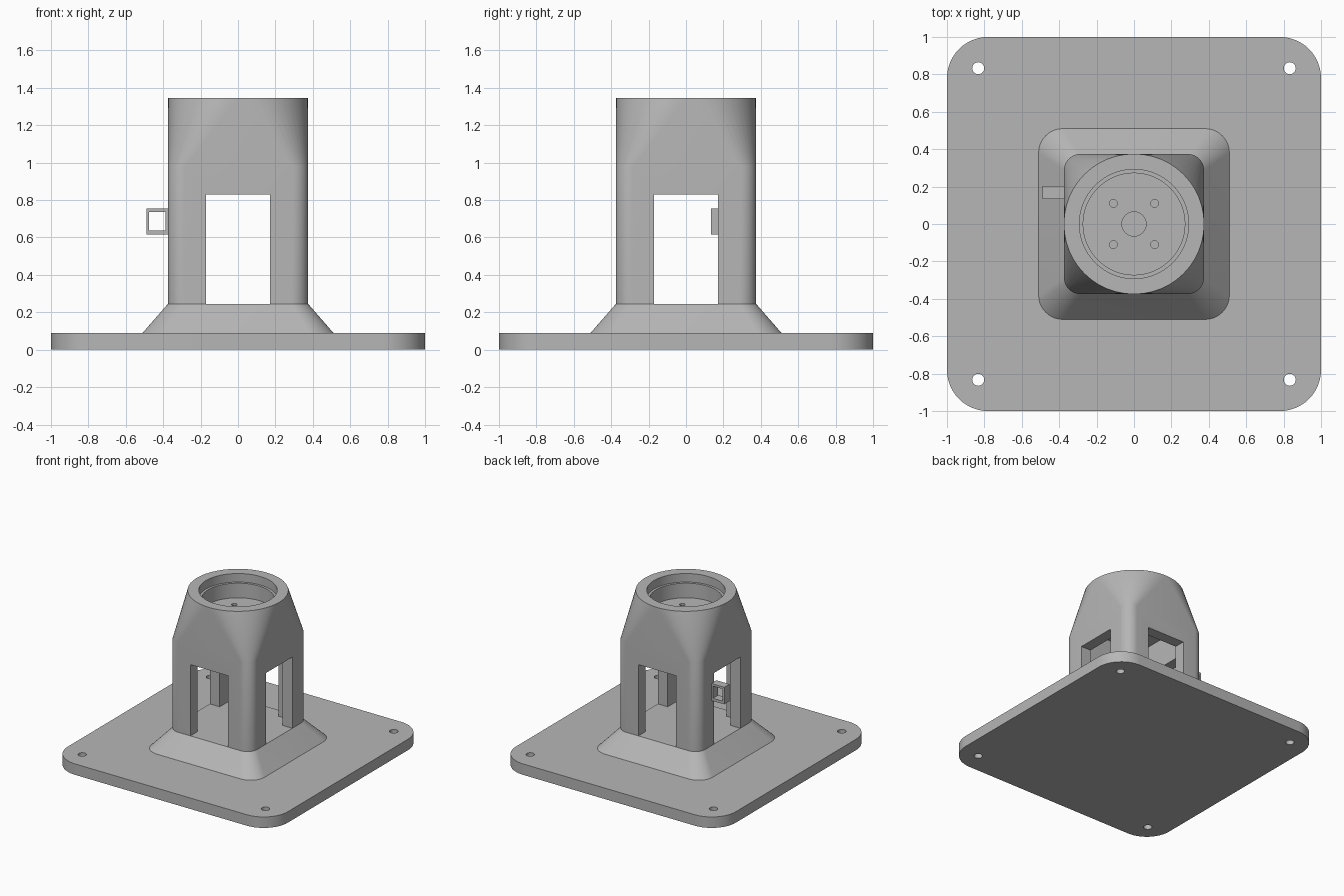
import bpy, bmesh, math

cube = bpy.data.objects.get("Cube")
if cube:
    bpy.data.objects.remove(cube, do_unlink=True)

grey = bpy.data.materials.new("light_grey")
grey.use_nodes = True
GREY = (0.47, 0.47, 0.47, 1)
grey.diffuse_color = GREY
grey.node_tree.nodes["Principled BSDF"].inputs["Base Color"].default_value = GREY

ARC = 12  # segments per rounded corner


def rounded_square(half, radius, z):
    """Ring of a square with rounded corners; radius == half gives a circle."""
    ring = []
    for corner in range(4):
        mid = math.pi / 4 + corner * math.pi / 2
        cx = math.copysign(half - radius, math.cos(mid))
        cy = math.copysign(half - radius, math.sin(mid))
        for i in range(ARC + 1):
            a = (corner + i / ARC) * math.pi / 2
            ring.append((cx + radius * math.cos(a), cy + radius * math.sin(a), z))
    return ring


def add_object(name, bm):
    bmesh.ops.recalc_face_normals(bm, faces=bm.faces)
    mesh = bpy.data.meshes.new(name)
    bm.to_mesh(mesh)
    bm.free()
    mesh.materials.append(grey)
    obj = bpy.data.objects.new(name, mesh)
    bpy.context.scene.collection.objects.link(obj)
    return obj


def loft(name, rings):
    """Skin a stack of equal rings and cap both ends."""
    bm = bmesh.new()
    loops = [[bm.verts.new(p) for p in ring] for ring in rings]
    n = len(loops[0])
    for low, high in zip(loops, loops[1:]):
        for i in range(n):
            j = (i + 1) % n
            bm.faces.new((low[i], low[j], high[j], high[i]))
    bm.faces.new(loops[0][::-1])
    bm.faces.new(loops[-1])
    bmesh.ops.remove_doubles(bm, verts=bm.verts, dist=1e-5)
    return add_object(name, bm)


def box(name, low, high):
    bm = bmesh.new()
    bmesh.ops.create_cube(bm, size=1)
    for v in bm.verts:
        v.co = [(a + b) / 2 + c * (b - a) for a, b, c in zip(low, high, v.co)]
    return add_object(name, bm)


def cylinder(name, x, y, radius, z0, z1, segments=48):
    bm = bmesh.new()
    bmesh.ops.create_cone(bm, cap_ends=True, segments=segments, radius1=radius,
                          radius2=radius, depth=z1 - z0)
    bmesh.ops.translate(bm, verts=bm.verts, vec=(x, y, (z0 + z1) / 2))
    return add_object(name, bm)


def activate(obj):
    bpy.ops.object.select_all(action='DESELECT')
    obj.select_set(True)
    bpy.context.view_layer.objects.active = obj


def cut(obj, cutters):
    """Subtract each cutter, then discard it."""
    for cutter in cutters:
        cutter.hide_render = True
        mod = obj.modifiers.new("cut", 'BOOLEAN')
        mod.operation = 'DIFFERENCE'
        mod.solver = 'EXACT'
        mod.object = cutter
        activate(obj)
        bpy.ops.object.modifier_apply(modifier=mod.name)
        bpy.data.objects.remove(cutter, do_unlink=True)


PLATE_TOP, FLOOR, TOP = 0.09, 0.245, 1.345
HALF = 0.375
signs = [(sx, sy) for sx in (-1, 1) for sy in (-1, 1)]

# Base plate with four bolt holes
base = loft("base_plate", [rounded_square(1, 0.22, z) for z in (0, PLATE_TOP)])
cut(base, [cylinder("bolt_hole", sx * 0.833, sy * 0.833, 0.032, -0.1, 0.2, 24)
           for sx, sy in signs])

# Sloped skirt between plate and tower
skirt = loft("skirt", [rounded_square(0.51, 0.13, PLATE_TOP),
                       rounded_square(HALF, 0.09, FLOOR)])

# Tower: rounded square column blending into a round collar
tower = loft("tower", [rounded_square(HALF, 0.09, FLOOR),
                       rounded_square(HALF, 0.09, 0.98),
                       rounded_square(HALF, HALF, TOP)])
inner, win, sill, lintel = 0.285, 0.17, 0.2, 0.83
cut(tower, [
    box("cavity", (-inner, -inner, sill), (inner, inner, 1.07)),
    box("window_x", (-1, -win, sill), (1, win, lintel)),
    box("window_y", (-win, -1, sill), (win, 1, lintel)),
    cylinder("collar_recess", 0, 0, 0.292, 1.275, 1.5, 64),
    cylinder("collar_bore", 0, 0, 0.272, 1.155, 1.5, 64),
    cylinder("shaft_hole", 0, 0, 0.065, 1, 1.3, 32),
] + [cylinder("screw_hole", sx * 0.11, sy * 0.11, 0.021, 1, 1.3, 20)
     for sx, sy in signs])

# Cable loop beside the window on the right-hand wall
cable_loop = box("cable_loop", (-0.49, 0.135, 0.615), (-0.37, 0.203, 0.755))
cut(cable_loop, [box("loop_opening", (-0.475, 0, 0.637), (-0.387, 0.4, 0.737))])

for obj in (base, skirt, tower, cable_loop):
    activate(obj)
    bpy.ops.object.shade_smooth_by_angle(angle=math.radians(30))
